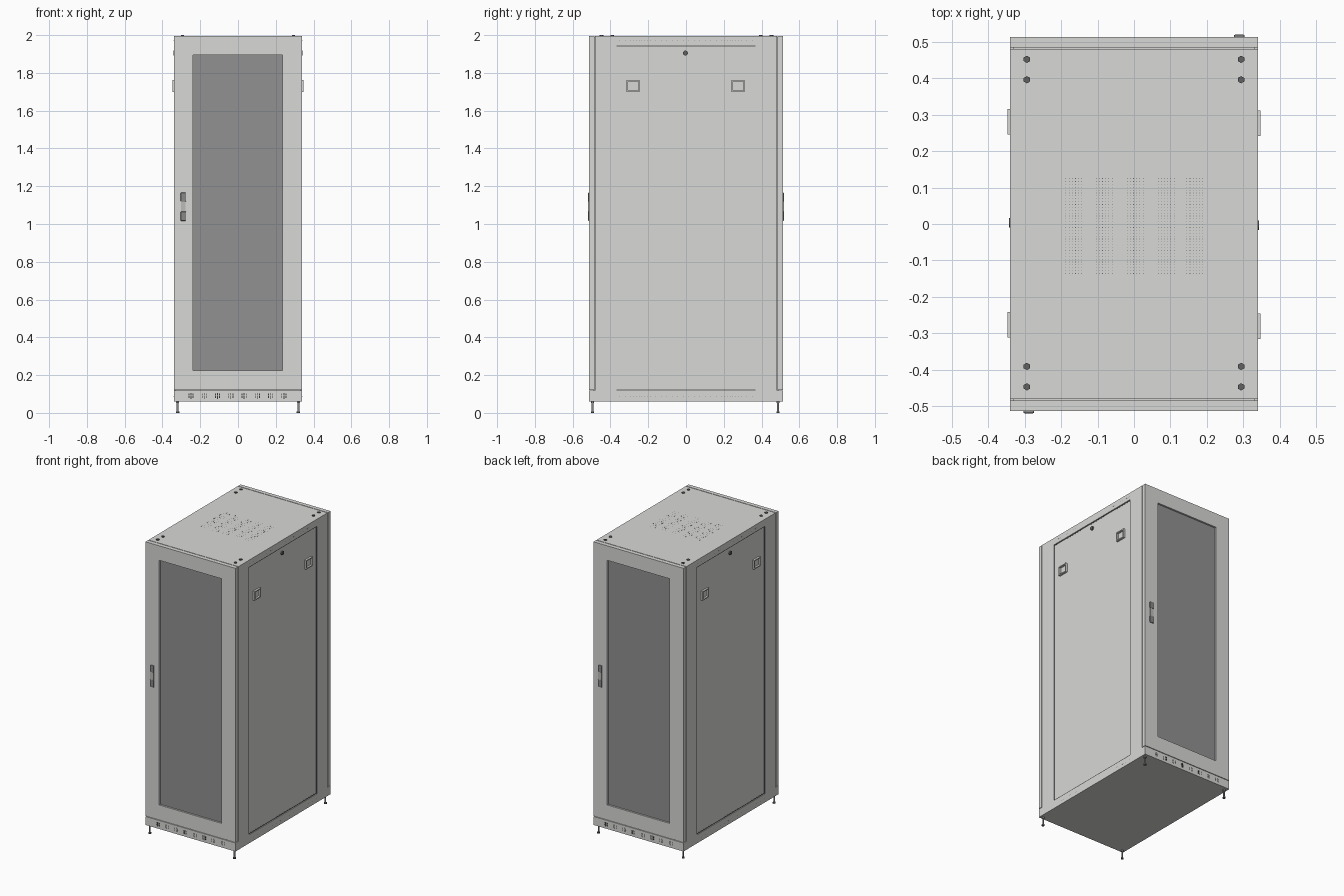
import bpy, bmesh, math
from mathutils import Matrix, Vector

if "Cube" in bpy.data.objects:
    bpy.data.objects.remove(bpy.data.objects["Cube"])

def mat(name, r, g, b):
    m = bpy.data.materials.new(name)
    m.diffuse_color = (r, g, b, 1)
    m.use_nodes = True
    m.node_tree.nodes["Principled BSDF"].inputs["Base Color"].default_value = m.diffuse_color
    return m

BODY = mat("light grey paint", 0.69, 0.697, 0.68)
GLASS = mat("tinted grey glass", 0.285, 0.285, 0.285)
DARK = mat("dark grey metal", 0.12, 0.12, 0.12)
MID = mat("mid grey plastic", 0.25, 0.25, 0.25)
SEAM = mat("black gap", 0.04, 0.04, 0.04)
PALE = mat("pale grey lever", 0.50, 0.50, 0.49)

def finish(name, bm, material, turn=0.0):
    bm.transform(Matrix.Rotation(turn, 4, 'Z'))
    bmesh.ops.recalc_face_normals(bm, faces=bm.faces)
    me = bpy.data.meshes.new(name)
    bm.to_mesh(me)
    bm.free()
    me.materials.append(material)
    ob = bpy.data.objects.new(name, me)
    bpy.context.collection.objects.link(ob)
    return ob

def add_box(bm, lo, hi):
    lo, hi = Vector(lo), Vector(hi)
    m = Matrix.Translation((lo + hi) / 2) @ Matrix.Diagonal((*(hi - lo), 1))
    bmesh.ops.create_cube(bm, size=1, matrix=m)

def boxes(name, material, spans, turn=0.0):
    bm = bmesh.new()
    for lo, hi in spans:
        add_box(bm, lo, hi)
    return finish(name, bm, material, turn)

def cylinders(name, material, items, segs, axis='Z', turn=0.0):
    """items: (centre, radius, height)"""
    bm = bmesh.new()
    rot = Matrix.Rotation(math.pi / 2, 4, 'Y') if axis == 'X' else Matrix.Identity(4)
    for c, r, h in items:
        bmesh.ops.create_cone(bm, cap_ends=True, segments=segs, radius1=r, radius2=r,
                              depth=h, matrix=Matrix.Translation(c) @ rot)
    return finish(name, bm, material, turn)

def ring(name, material, outer, inner, d0, d1, axis, turn=0.0):
    """Rectangular frame; rects are (u0, v0, u1, v1), v is z, u is x or y."""
    bm = bmesh.new()
    def loop(r, d):
        pts = [(r[0], r[1]), (r[2], r[1]), (r[2], r[3]), (r[0], r[3])]
        return [bm.verts.new((u, d, v) if axis == 'Y' else (d, u, v)) for u, v in pts]
    o0, i0, o1, i1 = loop(outer, d0), loop(inner, d0), loop(outer, d1), loop(inner, d1)
    for a, b in ((o0, i0), (o1, i1), (o0, o1), (i0, i1)):
        for k in range(4):
            n = (k + 1) % 4
            bm.faces.new((a[k], a[n], b[n], b[k]))
    return finish(name, bm, material, turn)

W, D, Z0, Z1 = 0.34, 0.513, 0.06, 1.995   # half width, half depth, base, top
ZS, YS, G = 0.12, 0.483, 0.002            # plinth seam, door seam, half gap

# Cabinet core, and the spacer that closes the narrow door gaps
boxes("cabinet_core", BODY, [((-0.334, -YS + G, Z0), (0.334, YS - G, Z1))])
boxes("door_gap_spacer", BODY, [((-0.332, -0.49, 0.1), (0.332, 0.49, Z1 - 0.008))])

for face, side, turn in (("front", "right", 0.0), ("back", "left", math.pi)):
    # Door with recessed window
    ring(face + "_door", BODY, (-W, ZS + G, W, Z1), (-0.237, 0.224, 0.235, 1.896),
         -D, -YS - G, 'Y', turn)
    boxes(face + "_window", GLASS,
          [((-0.245, -D + 0.012, 0.215), (0.245, -D + 0.018, 1.905))], turn)
    # Plinth with vent slots
    boxes(face + "_plinth", BODY, [((-W, -D, Z0), (W, -YS + G, ZS - G))], turn)
    slots = []
    for i in range(8):
        c = -0.249 + i * 0.0703
        for dx, h in ((-0.011, 0.013), (0, 0.017), (0.011, 0.013)):
            for s in (-1, 1):
                z = 0.09 + s * h / 2
                slots.append(((c + dx - 0.002, -D - 0.0005, z - h * 0.42),
                              (c + dx + 0.002, -D + 0.002, z + h * 0.42)))
    boxes(face + "_plinth_vents", SEAM, slots, turn)
    # Lever handle with rounded ends
    hx = -0.289
    grip = boxes(face + "_handle_ends", MID,
                 [((hx - 0.015, -D - 0.007, a), (hx + 0.015, -D + 0.002, b))
                  for a, b in ((1.017, 1.066), (1.119, 1.166))], turn)
    bev = grip.modifiers.new("Bevel", 'BEVEL')
    bev.width, bev.segments = 0.004, 2
    boxes(face + "_handle_lever", PALE,
          [((hx - 0.012, -D - 0.005, 1.06), (hx + 0.012, -D + 0.002, 1.125))], turn)

    # Side skin with recessed panel
    ring(side + "_side_frame", BODY, (-YS + G, Z0, YS - G, Z1), (-0.368, 0.118, 0.368, 1.946),
         0.328, W, 'X', turn)
    # Dark gaps around the panel: strips along the four recess walls
    boxes(side + "_panel_gaps", DARK,
          [((0.33, -0.368, z - 0.003), (0.3345, 0.368, z + 0.003)) for z in (0.121, 1.943)], turn)
    boxes(side + "_panel_edge_gaps", DARK,
          [((0.33, s * 0.3675 - 0.0008, 0.118), (W - 0.0005, s * 0.3675 + 0.0008, 1.946))
           for s in (-1, 1)], turn)
    # Rows of tiny perforations above and below the panel
    boxes(side + "_perforations", DARK,
          [((W - 0.001, -0.365 + i * 0.0146 - 0.0008, z - 0.0008),
            (W + 0.0002, -0.365 + i * 0.0146 + 0.0008, z + 0.0008))
           for i in range(51) for z in (0.085, 1.97)], turn)
    # Panel latches: frame with sunken pad
    for n, y in enumerate((-0.28, 0.276)):
        ring(f"{side}_latch_frame_{n + 1}", BODY, (y - 0.035, 1.70, y + 0.035, 1.762),
             (y - 0.028, 1.707, y + 0.028, 1.755), 0.33, 0.347, 'X', turn)
    # Panel lock
    cylinders(side + "_panel_lock", DARK, [((0.336, -0.003, 1.905), 0.013, 0.013)], 16, 'X', turn)

# Roof bolts
cylinders("roof_bolts", DARK,
          [((x, y, Z1), 0.010, 0.01) for x in (-0.294, 0.294)
           for y in (-0.447, -0.391, 0.396, 0.452)], 6)

# Roof ventilation: five fields of tiny holes
holes = bmesh.new()
for cx in (-0.165, -0.082, 0.003, 0.088, 0.167):
    for i in range(6):
        for j in range(34):
            x, y = cx - 0.022 + i * 0.0088, -0.136 + j * 0.0079
            add_box(holes, (x - 0.0008, y - 0.0009, Z1 - 0.002), (x + 0.0008, y + 0.0009, Z1 + 0.0002))
finish("roof_vent_holes", holes, DARK)

# Levelling feet: stem, base disc and lock nut
feet = [(x, y) for x in (-0.32, 0.32) for y in (-0.495, 0.487)]
cylinders("foot_stems", MID, [((x, y, 0.033), 0.005, 0.066) for x, y in feet], 12)
cylinders("foot_pads", DARK, [((x, y, 0.004), 0.009, 0.008) for x, y in feet], 16)
cylinders("foot_nuts", MID, [((x, y, 0.056), 0.009, 0.008) for x, y in feet], 6)
